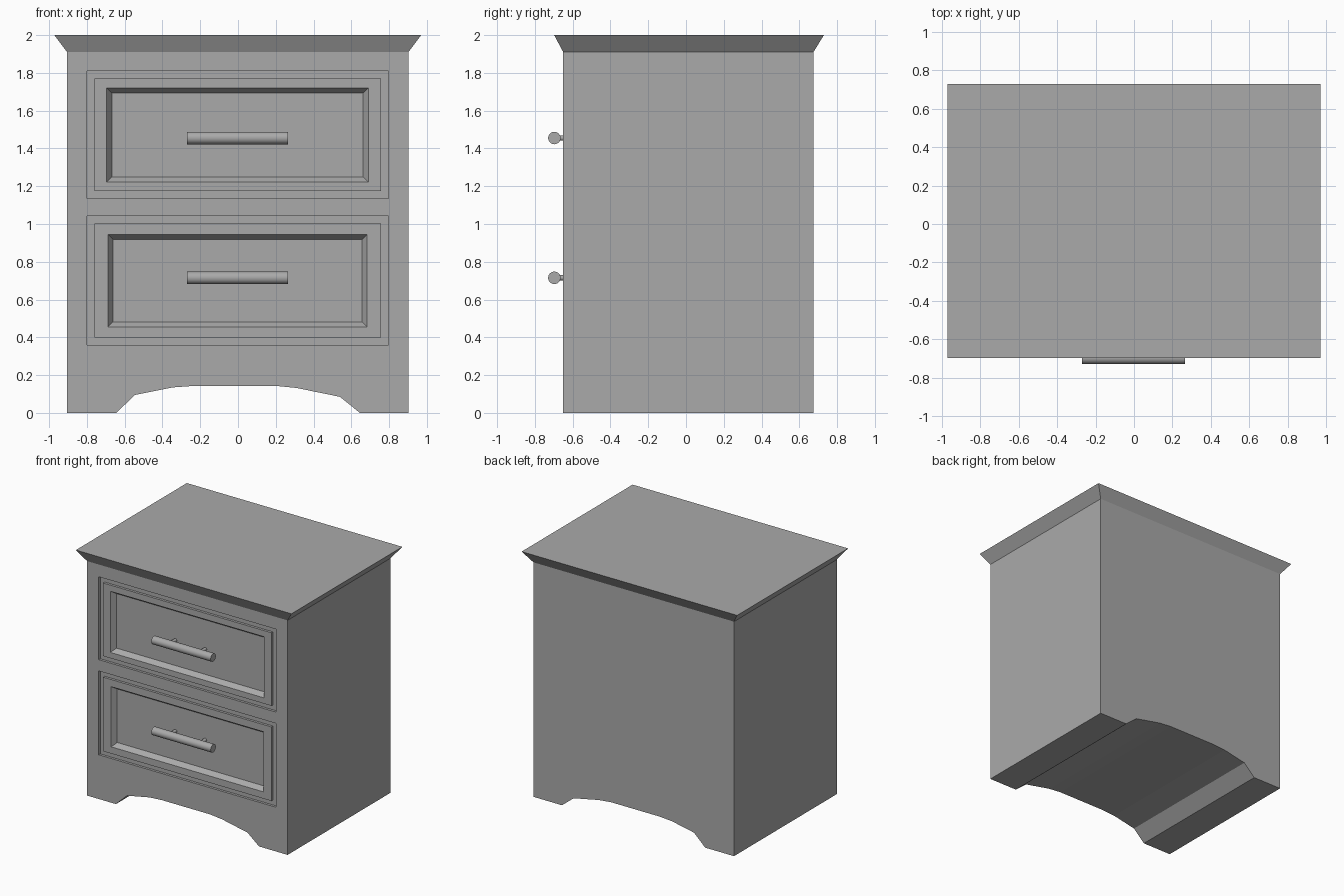
import bpy
import bmesh
import math
from mathutils import Vector

old = bpy.data.objects.get("Cube")
if old:
    bpy.data.objects.remove(old, do_unlink=True)

grey = bpy.data.materials.new("Painted grey")
grey.use_nodes = True
GREY = (0.4, 0.4, 0.4, 1)
grey.diffuse_color = GREY
grey.node_tree.nodes["Principled BSDF"].inputs["Base Color"].default_value = GREY

LEFT, RIGHT, FRONT, BACK, TOP = -0.905, 0.902, -0.65, 0.675, 1.91


def loft(name, loops):
    """Join successive loops of points with quads and cap both ends."""
    bm = bmesh.new()
    rings = [[bm.verts.new(p) for p in loop] for loop in loops]
    for a, b in zip(rings, rings[1:]):
        for i in range(len(a)):
            j = (i + 1) % len(a)
            bm.faces.new((a[i], a[j], b[j], b[i]))
    bm.faces.new(rings[0])
    bm.faces.new(rings[-1])
    bmesh.ops.recalc_face_normals(bm, faces=bm.faces)
    mesh = bpy.data.meshes.new(name)
    bm.to_mesh(mesh)
    bm.free()
    mesh.materials.append(grey)
    ob = bpy.data.objects.new(name, mesh)
    bpy.context.collection.objects.link(ob)
    return ob


def upright(x0, x1, z0, z1, y):
    return [(x0, y, z0), (x1, y, z0), (x1, y, z1), (x0, y, z1)]


def level(x0, x1, y0, y1, z):
    return [(x0, y0, z), (x1, y0, z), (x1, y1, z), (x0, y1, z)]


def grow(rect, d):
    x0, x1, z0, z1 = rect
    return (x0 - d, x1 + d, z0 - d, z1 + d)


def rod(name, start, end, radius, sides):
    start, end = Vector(start), Vector(end)
    axis = end - start
    bpy.ops.mesh.primitive_cylinder_add(
        vertices=sides, radius=radius, depth=axis.length, location=(start + end) / 2,
        rotation=axis.to_track_quat('Z', 'Y').to_euler())
    ob = bpy.context.object
    ob.name = name
    ob.data.materials.append(grey)
    bpy.ops.object.shade_smooth_by_angle(angle=math.radians(40))


# Cabinet body with the arched base running front to back
arch = [(-0.645, 0), (-0.545, 0.095), (-0.345, 0.135), (-0.23, 0.143),
        (0.2, 0.143), (0.31, 0.132), (0.54, 0.085), (0.645, 0)]
outline = [(LEFT, 0)] + arch + [(RIGHT, 0), (RIGHT, TOP), (LEFT, TOP)]
body = loft("cabinet_body", [[(x, y, z) for x, z in outline] for y in (FRONT, BACK)])

# Flared top
loft("flared_top", [level(LEFT, RIGHT, FRONT, BACK, TOP),
                    level(-0.972, 0.97, -0.698, 0.73, 2)])

# Drawers: opening, grooved panel front and bar handle
drawers = {
    "upper": ((-0.8, 0.796, 1.135, 1.81), (-0.695, 0.69, 1.222, 1.72), 1.455),
    "lower": ((-0.8, 0.796, 0.36, 1.043), (-0.688, 0.684, 0.455, 0.945), 0.715),
}
for label, (opening, recess, handle_z) in drawers.items():
    cutter = loft(label + "_opening_cutter",
                  [upright(*opening, FRONT - 0.1), upright(*opening, FRONT + 0.06)])
    cutter.hide_render = True
    cutter.hide_viewport = True
    cutter.display_type = 'WIRE'
    cut = body.modifiers.new(label + "_opening", 'BOOLEAN')
    cut.operation = 'DIFFERENCE'
    cut.solver = 'EXACT'
    cut.object = cutter

    panel = grow(opening, -0.04)
    loft(label + "_drawer_front", [
        upright(*opening, FRONT + 0.06),
        upright(*opening, FRONT + 0.02),
        upright(*panel, FRONT + 0.02),
        upright(*panel, FRONT),
        upright(*recess, FRONT),
        upright(*grow(recess, -0.027), FRONT + 0.04),
    ])

    bar_y = -0.697
    rod(label + "_handle_bar", (-0.27, bar_y, handle_z), (0.265, bar_y, handle_z), 0.033, 24)
    for side, x in (("right", -0.137), ("left", 0.132)):
        rod(f"{label}_{side}_handle_post", (x, bar_y, handle_z),
            (x, FRONT + 0.045, handle_z), 0.014, 16)

# Apply the drawer openings and drop the cutters
bpy.context.view_layer.update()
graph = bpy.context.evaluated_depsgraph_get()
carved = bpy.data.meshes.new_from_object(body.evaluated_get(graph))
body.modifiers.clear()
body.data = carved
for label in drawers:
    bpy.data.objects.remove(bpy.data.objects[label + "_opening_cutter"], do_unlink=True)
